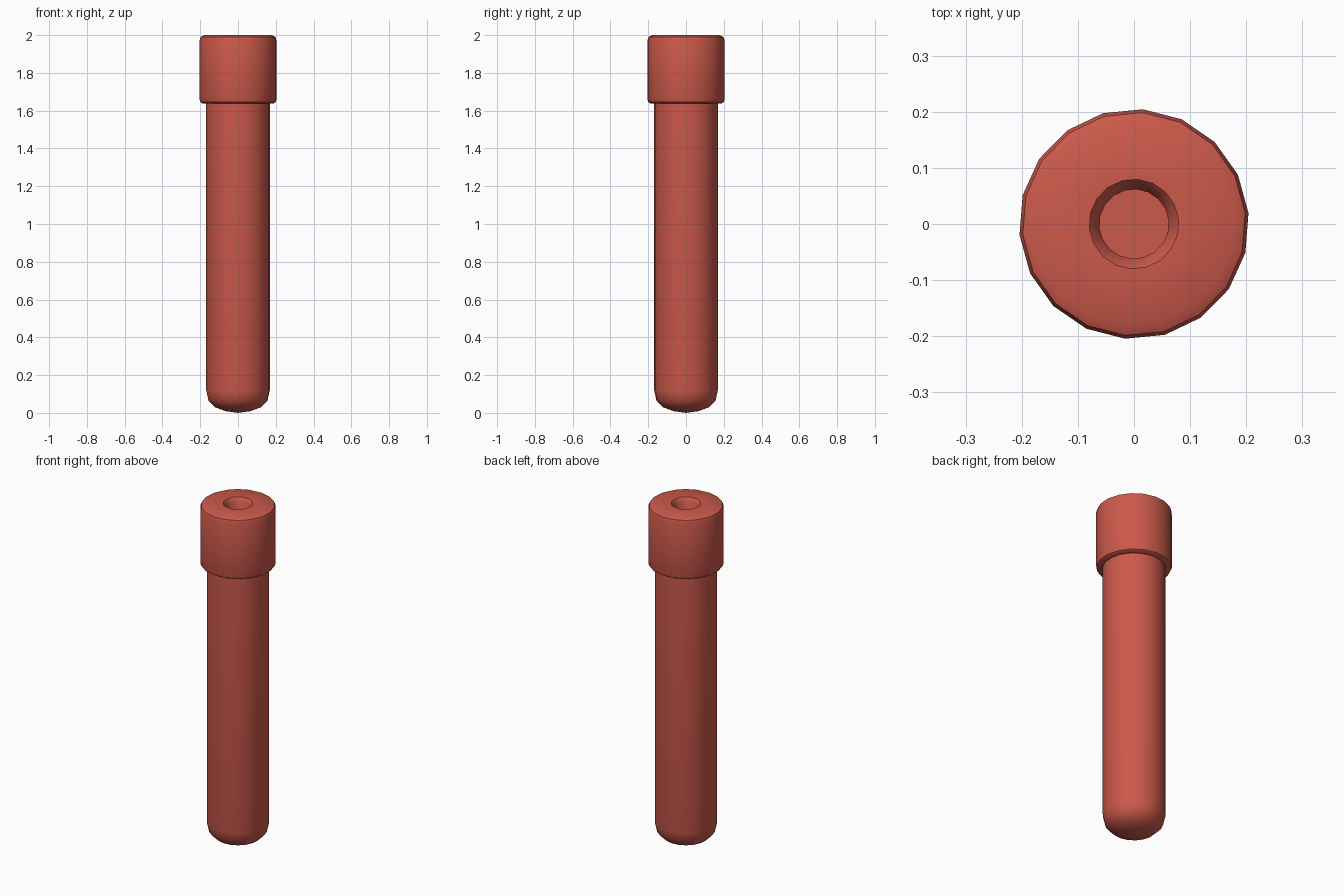
import bpy, bmesh, math

if "Cube" in bpy.data.objects:
    bpy.data.objects.remove(bpy.data.objects["Cube"])

SIDES = 18
OFFSET = math.radians(5.5)

red = bpy.data.materials.new("red")
red.diffuse_color = (0.6, 0.1, 0.07, 1)
red.use_nodes = True
red.node_tree.nodes["Principled BSDF"].inputs["Base Color"].default_value = red.diffuse_color


def lathe(name, profile, angle):
    """Spin a (radius, z) profile around z; radius 0 makes a pole."""
    bm = bmesh.new()
    rings = []
    for r, z in profile:
        if r == 0:
            rings.append([bm.verts.new((0, 0, z))] * SIDES)
        else:
            rings.append([bm.verts.new((r * math.cos(OFFSET + 2 * math.pi * i / SIDES),
                                        r * math.sin(OFFSET + 2 * math.pi * i / SIDES), z))
                          for i in range(SIDES)])
    for a, b in zip(rings, rings[1:]):
        for i in range(SIDES):
            j = (i + 1) % SIDES
            quad = list(dict.fromkeys((a[i], a[j], b[j], b[i])))
            bm.faces.new(quad)
    bmesh.ops.recalc_face_normals(bm, faces=bm.faces)
    mesh = bpy.data.meshes.new(name)
    bm.to_mesh(mesh)
    bm.free()
    ob = bpy.data.objects.new(name, mesh)
    bpy.context.collection.objects.link(ob)
    mesh.materials.append(red)
    bpy.ops.object.select_all(action='DESELECT')
    ob.select_set(True)
    bpy.context.view_layer.objects.active = ob
    bpy.ops.object.shade_smooth_by_angle(angle=math.radians(angle))
    return ob


# Round-bottomed tube, its top end hidden inside the cap
lathe("tube", [(0, 0), (0.065, 0.009), (0.122, 0.03), (0.157, 0.065),
               (0.169, 0.12), (0.169, 1.70), (0, 1.70)], 40)

# Cap with rounded rims and a chamfered hole in the top
lathe("cap", [(0, 1.645), (0.16, 1.638), (0.188, 1.638), (0.2, 1.645), (0.205, 1.66),
              (0.205, 1.97), (0.199, 1.99), (0.18, 2.0), (0.08, 2.0),
              (0.062, 1.978), (0.062, 1.87), (0, 1.87)], 40)
